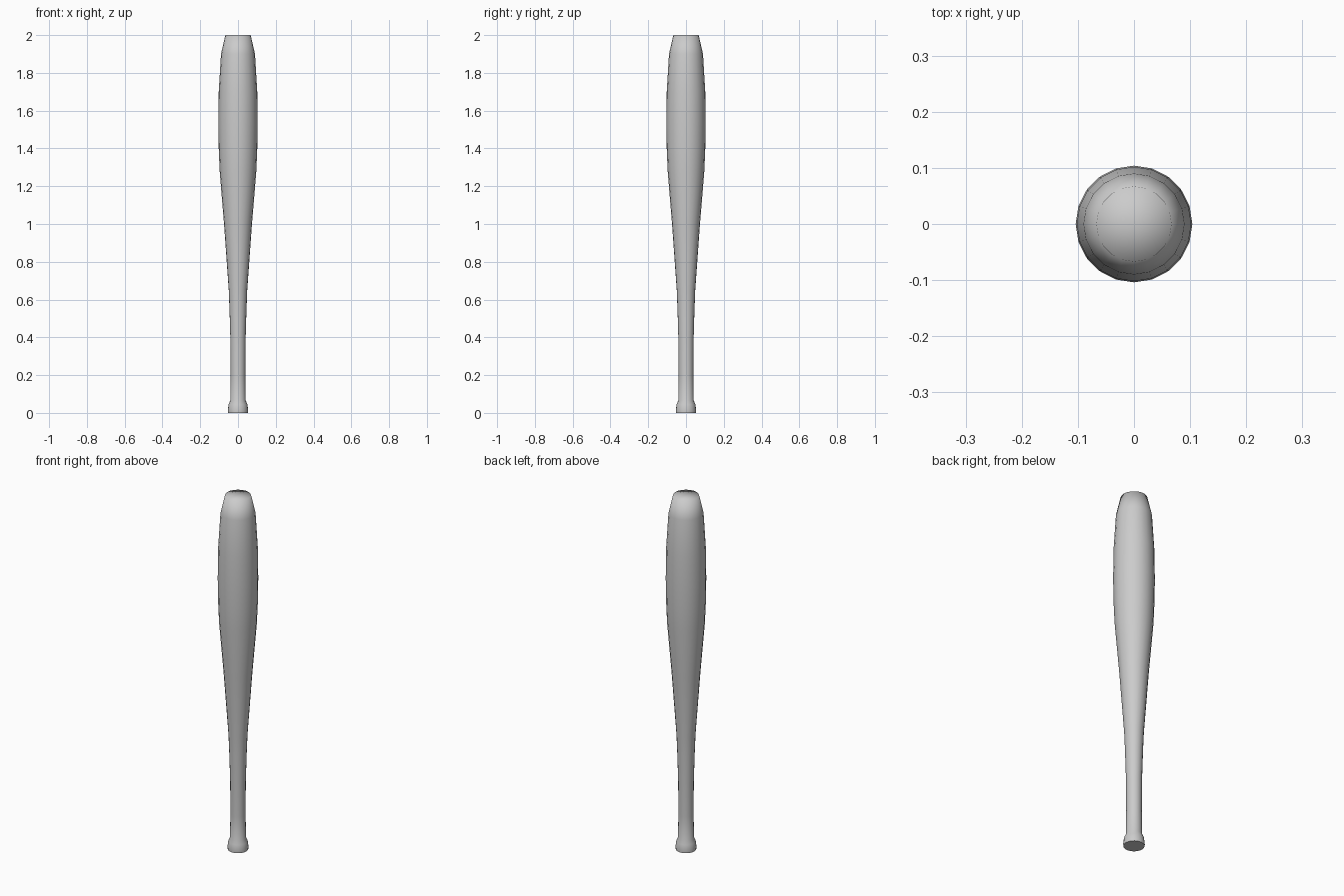
import bpy, bmesh, math

if "Cube" in bpy.data.objects:
    bpy.data.objects.remove(bpy.data.objects["Cube"])

SIDES = 20
# (radius, height) outline from knob to barrel tip
PROFILE = [(0.053, 0.0), (0.054, 0.012), (0.050, 0.045), (0.041, 0.065),
           (0.039, 0.20), (0.040, 0.38), (0.045, 0.55), (0.049, 0.65),
           (0.074, 1.0), (0.097, 1.28), (0.102, 1.40), (0.104, 1.53),
           (0.102, 1.70), (0.090, 1.90), (0.067, 2.0)]

# Bat body: lathe the outline ring by ring
bm = bmesh.new()
rings = []
for r, z in PROFILE:
    rings.append([bm.verts.new((r * math.cos(math.tau * i / SIDES),
                                r * math.sin(math.tau * i / SIDES), z))
                  for i in range(SIDES)])
for low, high in zip(rings, rings[1:]):
    for i in range(SIDES):
        j = (i + 1) % SIDES
        bm.faces.new((low[i], low[j], high[j], high[i]))

# End caps: flat base with a crisp rim, softly shaded fan on the tip
base = bm.faces.new(rings[0][::-1])
tip = bm.verts.new((0, 0, PROFILE[-1][1]))
for i in range(SIDES):
    bm.faces.new((rings[-1][i], rings[-1][(i + 1) % SIDES], tip))
for f in bm.faces:
    f.smooth = True
for e in base.edges:
    e.smooth = False

mesh = bpy.data.meshes.new("bat")
bm.to_mesh(mesh)
bm.free()
bat = bpy.data.objects.new("bat", mesh)
bpy.context.collection.objects.link(bat)
